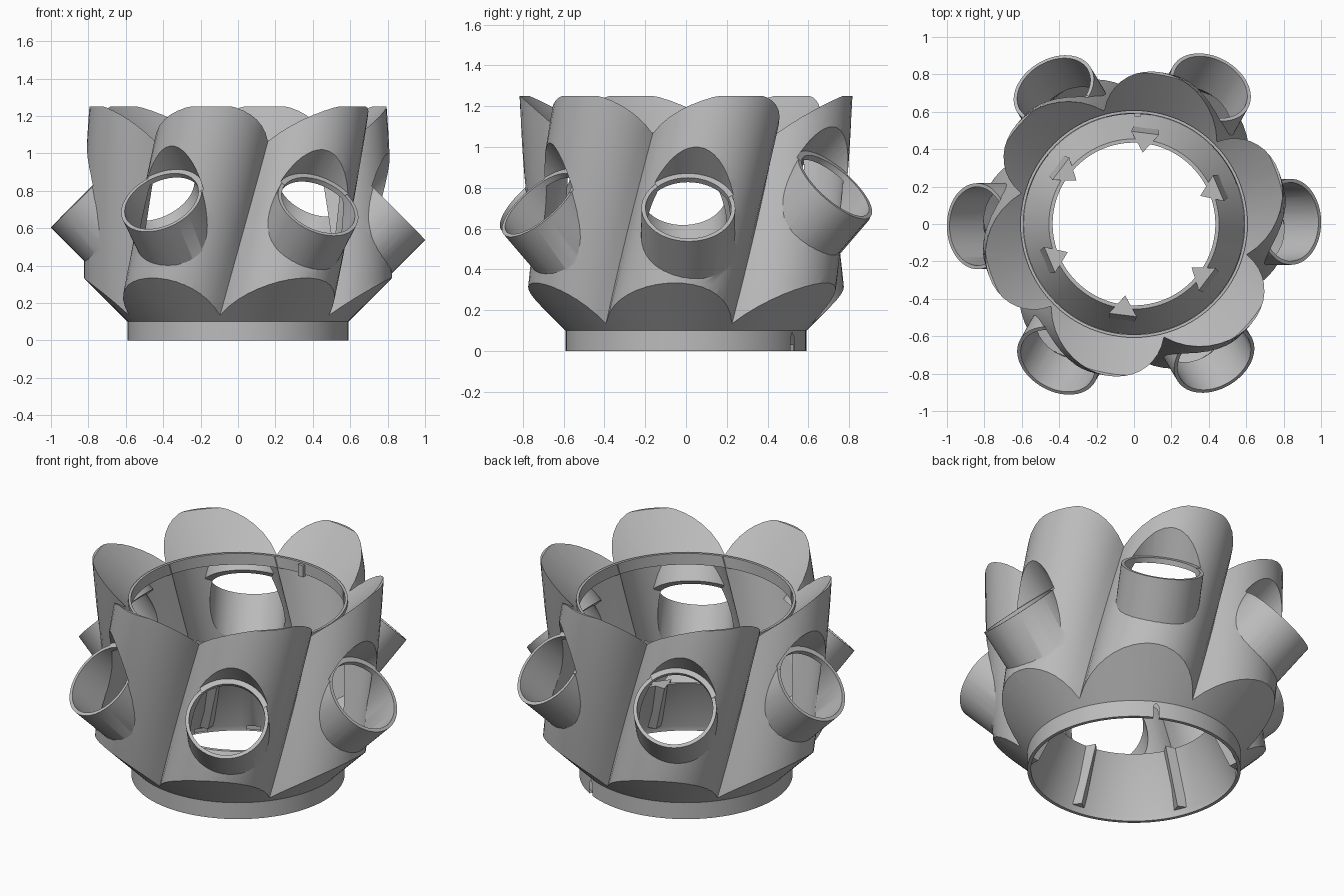
import bpy, bmesh, math
from mathutils import Matrix, Vector

if "Cube" in bpy.data.objects:
    bpy.data.objects.remove(bpy.data.objects["Cube"])

grey = bpy.data.materials.new("matte_grey")
grey.use_nodes = True
COLOUR = (0.5, 0.5, 0.5, 1)
grey.diffuse_color = COLOUR
grey.node_tree.nodes["Principled BSDF"].inputs["Base Color"].default_value = COLOUR

LOBES = 6
CUP_ANGLES = [0.8 - 60 * k for k in range(LOBES)]


def finish(bm, name):
    bmesh.ops.recalc_face_normals(bm, faces=bm.faces)
    mesh = bpy.data.meshes.new(name)
    bm.to_mesh(mesh)
    bm.free()
    mesh.materials.append(grey)
    ob = bpy.data.objects.new(name, mesh)
    bpy.context.collection.objects.link(ob)
    return ob


def revolve(name, profile, steps=96):
    """Closed solid from an (r, z) profile that starts and ends on the axis."""
    bm = bmesh.new()
    vs = [bm.verts.new((r, 0, z)) for r, z in profile]
    es = [bm.edges.new(pair) for pair in zip(vs, vs[1:])]
    bmesh.ops.spin(bm, geom=vs + es, cent=(0, 0, 0), axis=(0, 0, 1),
                   angle=math.tau, steps=steps)
    bmesh.ops.remove_doubles(bm, verts=bm.verts, dist=1e-4)
    return finish(bm, name)


def twisted_lobes(name, radius, z0, z1, arc_steps=18, layers=28):
    """Prism of six round lobes that turns steadily with height."""
    centre, half = 0.51, math.radians(30)
    bm = bmesh.new()
    rings = []
    for j in range(layers + 1):
        z = z0 + (z1 - z0) * j / layers
        turn = math.radians(-45 + 25.5 * (z - 1.07))
        ring = []
        for i in range(LOBES * arc_steps):
            lobe, step = divmod(i, arc_steps)
            a = half * (2 * step / arc_steps - 1)
            side = centre * math.sin(a)
            r = centre * math.cos(a) + math.sqrt(radius ** 2 - side ** 2)
            t = a + turn + lobe * 2 * half
            ring.append(bm.verts.new((r * math.cos(t), r * math.sin(t), z)))
        rings.append(ring)
    for low, high in zip(rings, rings[1:]):
        for i in range(len(low)):
            bm.faces.new((low[i - 1], low[i], high[i], high[i - 1]))
    bm.faces.new(rings[0])
    bm.faces.new(rings[-1])
    return finish(bm, name)


def cup_cylinders(name, radius, start, end):
    """Six cylinders leaning outward at 45 degrees, in a slow spiral."""
    bm = bmesh.new()
    for k, deg in enumerate(CUP_ANGLES):
        rim = Vector((0.838, 0, 0.70 + 0.022 * k))
        m = (Matrix.Rotation(math.radians(deg), 4, 'Z') @ Matrix.Translation(rim)
             @ Matrix.Rotation(math.radians(45), 4, 'Y')
             @ Matrix.Translation((0, 0, (start + end) / 2)))
        bmesh.ops.create_cone(bm, cap_ends=True, segments=56, radius1=radius,
                              radius2=radius, depth=end - start, matrix=m)
    return finish(bm, name)


def prism(name, low, high, deg):
    """Straight-sided solid between two matching outlines, turned about z."""
    bm = bmesh.new()
    a = [bm.verts.new(p) for p in low]
    b = [bm.verts.new(p) for p in high]
    bm.faces.new(a)
    bm.faces.new(b)
    for i in range(len(a)):
        bm.faces.new((a[i - 1], a[i], b[i], b[i - 1]))
    bm.transform(Matrix.Rotation(math.radians(deg), 4, 'Z'))
    return finish(bm, name)


def combine(ob, other, operation):
    mod = ob.modifiers.new("cut", 'BOOLEAN')
    mod.operation, mod.solver, mod.object = operation, 'EXACT', other
    deps = bpy.context.evaluated_depsgraph_get()
    mesh = bpy.data.meshes.new_from_object(ob.evaluated_get(deps))
    ob.modifiers.clear()
    ob.data = mesh
    bpy.data.objects.remove(other)


# Outer body: twisted lobes trimmed by the base ring and lower cone
body = twisted_lobes("planter_body", 0.314, -0.1, 1.4)
combine(body, revolve("outer_limit", [(0, 0), (0.59, 0), (0.59, 0.1), (1.3, 0.81),
                                      (1.3, 1.25), (0, 1.25)]), 'INTERSECT')
combine(body, cup_cylinders("cup_walls", 0.23, -0.35, 0), 'UNION')

# Hollow inside: drain cone and sloping roof, leaving a hood above each cup rim
cavity = twisted_lobes("cavity", 0.294, -0.2, 1.5)
combine(cavity, revolve("inner_limit", [
    (0, -0.1), (0.57, -0.1), (0.57, 0.03), (0.435, 0.35), (0.455, 0.35), (0.59, 0.14),
    (0.605, 0.14), (1.2, 0.735), (1.2, 1.61), (0.592, 1.002), (0.592, 1.4), (0, 1.4)]),
    'INTERSECT')
combine(cavity, cup_cylinders("hoods", 0.258, -0.03, 0.5), 'DIFFERENCE')
combine(body, cavity, 'DIFFERENCE')

# Cup bores, and wider clearance through the hood outside each rim
combine(body, cup_cylinders("cup_bores", 0.21, -0.4, 0.45), 'DIFFERENCE')
combine(body, cup_cylinders("hood_clearance", 0.24, 0.001, 0.5), 'DIFFERENCE')

# Conical seat and collar at the top
combine(body, revolve("top_seat", [(0, 1.07), (0.607, 1.07), (0.607, 1.047),
                                   (0.9, 1.34), (0, 1.34)]), 'DIFFERENCE')

# Pointed alignment slot in the base ring
slot = [(-0.016, -0.05), (0.016, -0.05), (0.016, 0.07), (0, 0.09), (-0.016, 0.07)]
combine(body, prism("slot", [(0.5, y, z) for y, z in slot],
                    [(0.65, y, z) for y, z in slot], 62), 'DIFFERENCE')

# Alignment key inside the top collar
key = [(0.575, -0.018), (0.6, -0.018), (0.6, 0.018), (0.575, 0.018)]
parts = [body, prism("collar_key", [(x, y, 0.99) for x, y in key],
                     [(x, y, 1.06) for x, y in key], 88)]

# Wedge ribs along the drain cone
for k in range(LOBES):
    parts.append(prism(f"drain_rib_{k + 1}",
                       [(0.53, 0, 0.04), (0.575, 0.05, 0.04), (0.575, -0.05, 0.04)],
                       [(0.385, 0, 0.35), (0.49, 0.075, 0.35), (0.49, -0.075, 0.35)],
                       -97 + 60 * k))

# Smooth curves, crisp edges
bpy.ops.object.select_all(action='DESELECT')
for ob in parts:
    ob.select_set(True)
bpy.context.view_layer.objects.active = body
bpy.ops.object.shade_smooth_by_angle(angle=math.radians(30))
